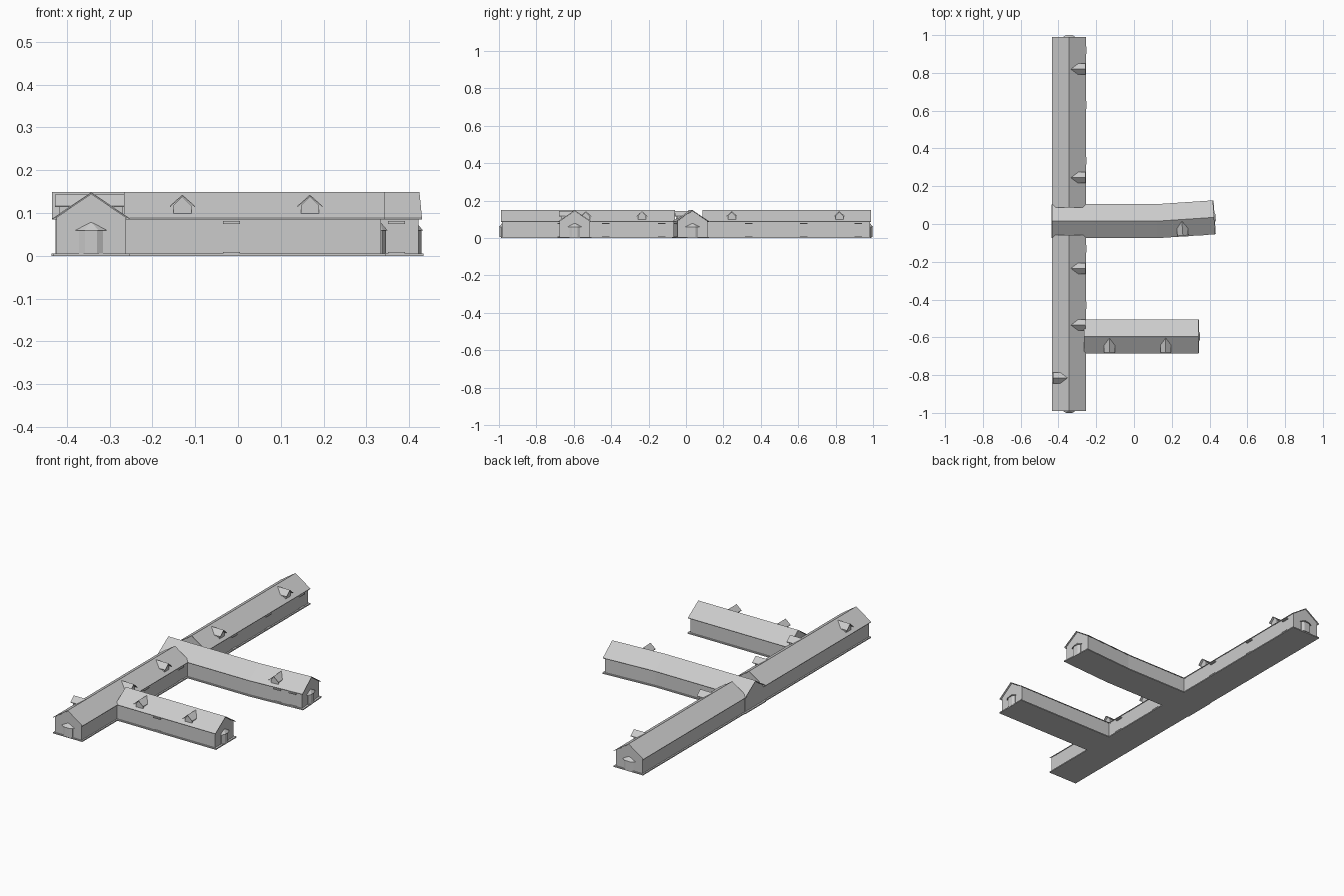
import bpy, bmesh
from mathutils import Vector

if "Cube" in bpy.data.objects:
    bpy.data.objects.remove(bpy.data.objects["Cube"])


def make(name, verts, faces):
    me = bpy.data.meshes.new(name)
    me.from_pydata(verts, [], faces)
    bm = bmesh.new()
    bm.from_mesh(me)
    bmesh.ops.recalc_face_normals(bm, faces=bm.faces)
    bm.to_mesh(me)
    bm.free()
    ob = bpy.data.objects.new(name, me)
    bpy.context.collection.objects.link(ob)
    return ob


def loft(name, profile, path):
    """Sweep a (sideways, height) profile along a flat path, capped at both ends."""
    pts = [Vector(p) for p in path]
    n, verts, faces = len(profile), [], []
    for i, p in enumerate(pts):
        a, b = pts[max(i - 1, 0)], pts[min(i + 1, len(pts) - 1)]
        d = (b - a).normalized()
        verts += [(p.x - d.y * u, p.y + d.x * u, z) for u, z in profile]
    for i in range(len(pts) - 1):
        for j in range(n):
            k = (j + 1) % n
            faces.append((i * n + j, i * n + k, (i + 1) * n + k, (i + 1) * n + j))
    last = (len(pts) - 1) * n
    faces += [tuple(range(n)), tuple(range(last, last + n))]
    return make(name, verts, faces)


def house(w, low, eave, top):
    return [(-w, low), (w, low), (w, eave), (0, top), (-w, eave)]


def chevron(w, eave, top, t):
    return [(-w, eave), (0, top), (w, eave), (w, eave - t), (0, top - t), (-w, eave - t)]


def rect(w, z0, z1):
    return [(-w, z0), (w, z0), (w, z1), (-w, z1)]


def stretch(path, start, end):
    """Lengthen the path at each end."""
    p = [Vector(q) for q in path]
    a = p[0] - (p[1] - p[0]).normalized() * start
    b = p[-1] + (p[-1] - p[-2]).normalized() * end
    return [a] + p[1:-1] + [b]


def wing(name, path, start, end):
    loft(name + "_walls", house(0.081, 0.004, 0.09, 0.145), path)
    loft(name + "_roof", chevron(0.09, 0.088, 0.149, 0.003), stretch(path, start, end))
    loft(name + "_base_slab", rect(0.089, 0.0, 0.006), stretch(path, start * 1.2, end * 1.4))


def dormer(x, y, direction):
    o, d = Vector((x, y)), Vector(direction).normalized()
    loft("dormer_walls", house(0.021, 0.095, 0.118, 0.139), [o + d * 0.02, o + d * 0.074])
    loft("dormer_roof", chevron(0.029, 0.117, 0.143, 0.003), [o + d * 0.009, o + d * 0.085])


def bay(x, y, direction):
    o, d = Vector((x, y)), Vector(direction).normalized()
    s = Vector((-d.y, d.x))

    def outline(pts, z):
        return [(*(o + s * u + d * v), z) for u, v in pts]
    body = [(-0.028, -0.002), (-0.028, 0.003), (-0.014, 0.012),
            (0.014, 0.012), (0.028, 0.003), (0.028, -0.002)]
    make("entrance_bay", outline(body, 0.005) + outline(body, 0.061),
         [tuple(range(6)), tuple(range(6, 12))] +
         [(i, (i + 1) % 6, (i + 1) % 6 + 6, i + 6) for i in range(6)])
    cover = [(-0.039, -0.002), (-0.036, 0.004), (-0.017, 0.016),
             (0.017, 0.016), (0.036, 0.004), (0.039, -0.002)]
    make("bay_roof", outline(cover, 0.059) + outline([(0, -0.002)], 0.08),
         [tuple(range(6))] + [(i, (i + 1) % 6, 6) for i in range(6)])


def side_door(x, y, direction):
    o, d = Vector((x, y)), Vector(direction).normalized()
    loft("door_canopy", rect(0.02, 0.075, 0.081), [o - d * 0.002, o + d * 0.01])
    loft("door_step", rect(0.02, 0.003, 0.009), [o - d * 0.002, o + d * 0.01])


# Wings: long block in two lengths, bent middle wing, straight south wing
MX, SY = -0.343, -0.595
middle = [(-0.426, 0.015), (0.12, 0.015), (0.416, 0.0347)]
bend = Vector(middle[2]) - Vector(middle[1])
wing("long_block_south", [(MX, -0.984), (MX, -0.064)], 0.005, 0.006)
wing("long_block_north", [(MX, 0.094), (MX, 0.984)], 0.006, 0.005)
wing("middle_wing", middle, 0.008, 0.008)
wing("south_wing", [(-0.266, SY), (0.334, SY)], 0.0, 0.008)

# Dormers
for y in (0.82, 0.245, -0.235, -0.535):
    dormer(MX, y, (1, 0))
dormer(MX, -0.815, (-1, 0))
for x in (-0.13, 0.168):
    dormer(x, SY, (0, -1))
dormer(0.253, 0.024, (bend.y, -bend.x))

# Entrance bays on the gable ends
bay(MX, -0.984, (0, -1))
bay(MX, 0.984, (0, 1))
bay(0.334, SY, (1, 0))
bay(0.416, 0.0347, bend)

# Side door canopies and steps
for y in (0.335, 0.63, 0.92, -0.13, -0.43):
    side_door(MX + 0.081, y, (1, 0))
side_door(-0.015, SY - 0.081, (0, -1))
for x in (0.28, 0.37):
    side_door(x, 0.015 + (x - 0.12) * bend.y / bend.x - 0.081, (bend.y, -bend.x))
